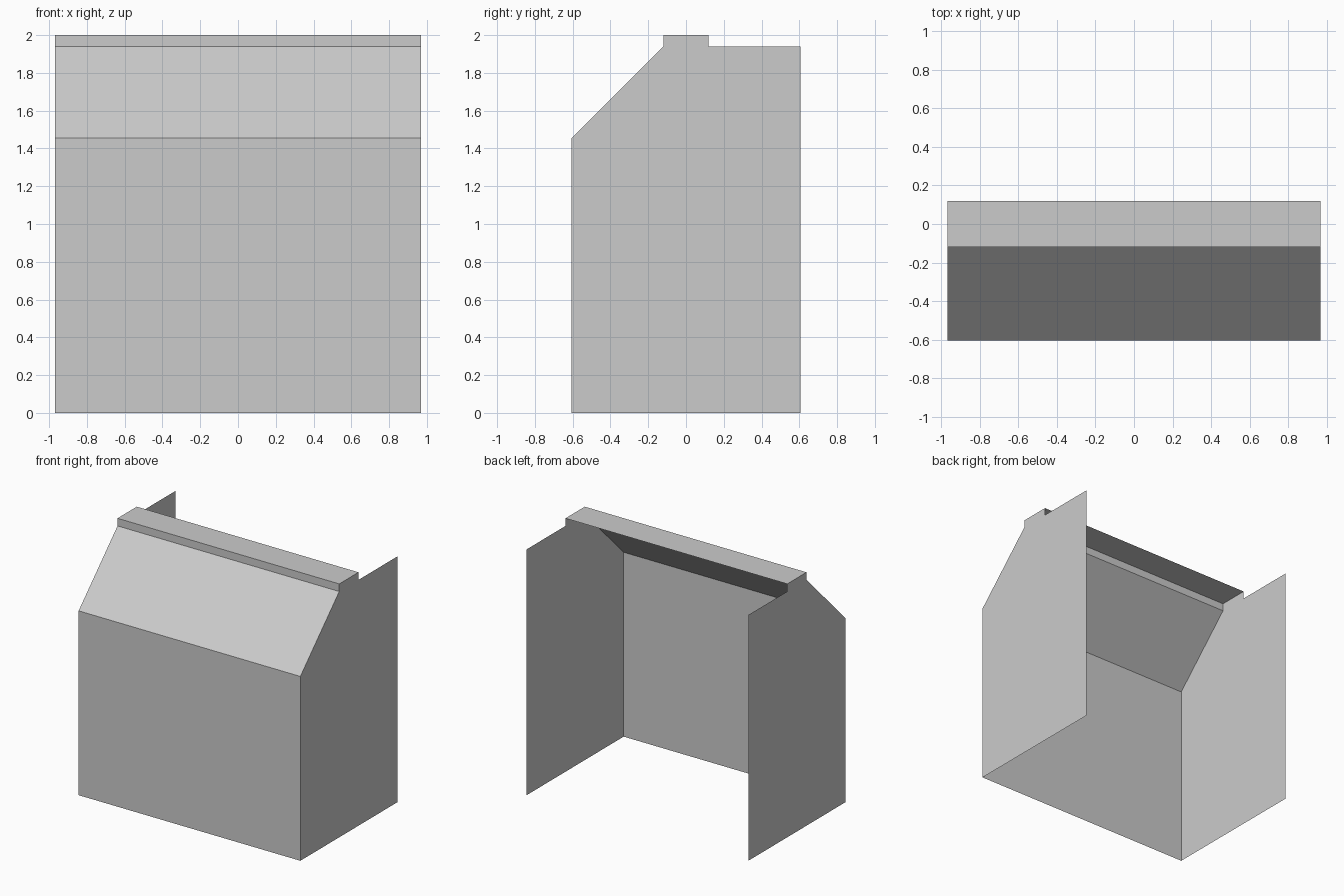
import bpy

cube = bpy.data.objects.get("Cube")
if cube:
    bpy.data.objects.remove(cube, do_unlink=True)

HALF_WIDTH = 0.968
HALF_DEPTH = 0.605
CAP_HALF = 0.12      # half depth of the raised cap
KNEE = 1.455         # height where the front starts to slope
SHOULDER = 1.94      # height of the side walls
TOP = 2.0

# Single grey material
grey = bpy.data.materials.new("light grey")
grey.use_nodes = True
colour = (0.6, 0.6, 0.6, 1.0)
grey.diffuse_color = colour
grey.node_tree.nodes["Principled BSDF"].inputs["Base Color"].default_value = colour


def add_sheet(name, verts, faces):
    mesh = bpy.data.meshes.new(name)
    mesh.from_pydata(verts, [], faces)
    mesh.materials.append(grey)
    obj = bpy.data.objects.new(name, mesh)
    bpy.context.collection.objects.link(obj)
    return obj


def add_panel(name, low, high):
    """Flat panel spanning the full width between two (y, z) points."""
    verts = [(x * HALF_WIDTH, *p) for p, x in
             ((low, -1), (low, 1), (high, 1), (high, -1))]
    return add_sheet(name, verts, [range(4)])


# Front shell: wall, sloped hood, cap lip and cap top
front = [(-HALF_DEPTH, 0), (-HALF_DEPTH, KNEE), (-CAP_HALF, SHOULDER),
         (-CAP_HALF, TOP), (CAP_HALF, TOP)]
names = ["front_wall", "sloped_hood", "cap_lip", "cap_top"]
for name, low, high in zip(names, front, front[1:]):
    add_panel(name, low, high)

# Side walls share the front profile and run on to the open back
side = front + [(CAP_HALF, SHOULDER), (HALF_DEPTH, SHOULDER), (HALF_DEPTH, 0)]
for name, x in (("left_wall", HALF_WIDTH), ("right_wall", -HALF_WIDTH)):
    outline = side[::-1] if x > 0 else side
    # Start at the back foot so both faces wind outwards
    add_sheet(name, [(x, y, z) for y, z in outline], [range(len(outline))])
